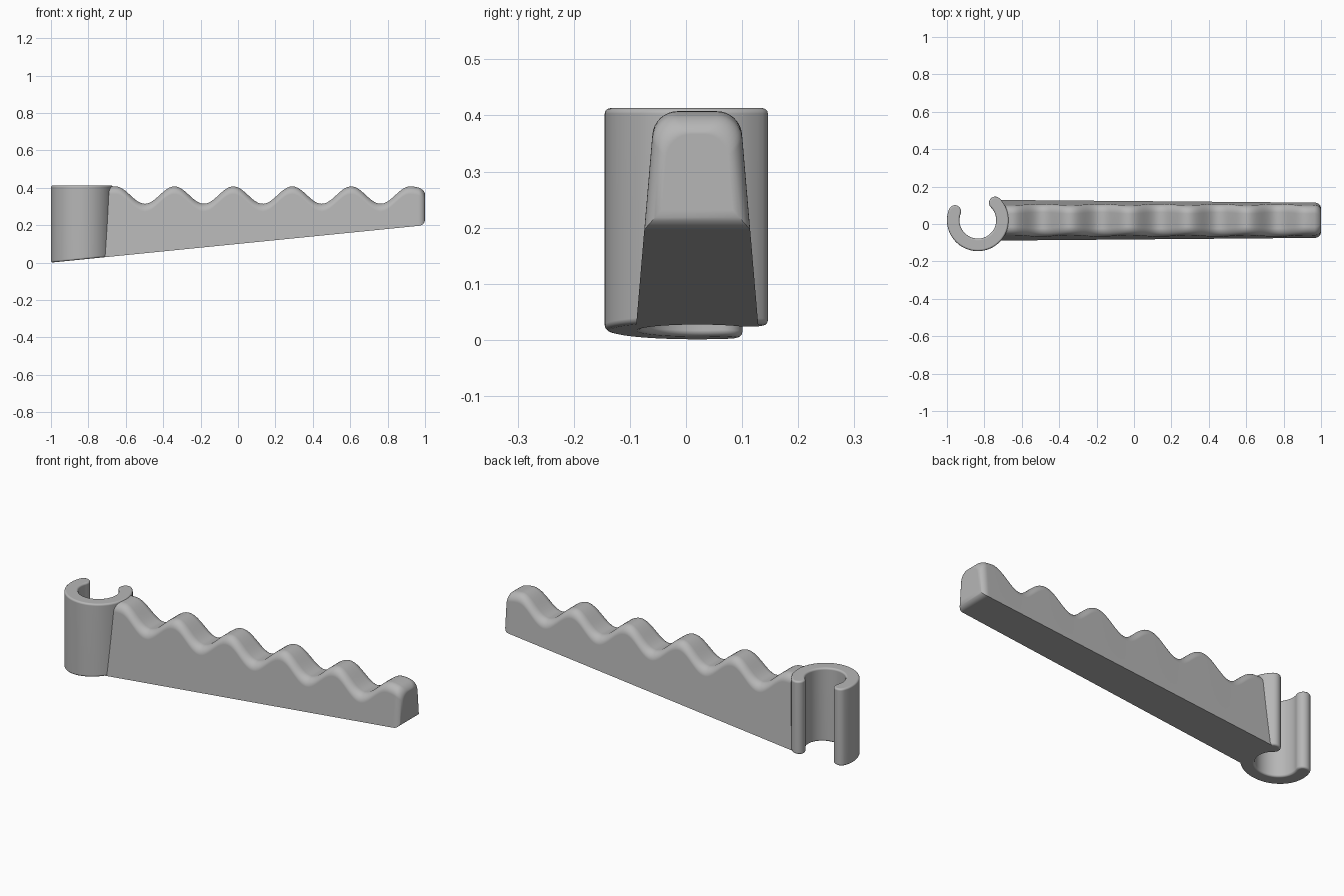
import bpy, bmesh
from math import sin, cos, pi, radians, sqrt, atan

cube = bpy.data.objects.get("Cube")
if cube:
    bpy.data.objects.remove(cube, do_unlink=True)

CY = 0.02           # shared centre line in y
SLOPE = 0.1         # underside rises towards the tip

mat = bpy.data.materials.new("plain grey")
mat.use_nodes = True
grey = (0.47, 0.47, 0.47, 1)
mat.diffuse_color = grey
mat.node_tree.nodes["Principled BSDF"].inputs["Base Color"].default_value = grey


def underside(x):
    return SLOPE * (x + 1)


def finish(name, rings, bevel=0):
    """Skin a list of equal closed loops, cap both ends and shade."""
    bm = bmesh.new()
    loops = [[bm.verts.new(p) for p in ring] for ring in rings]
    n = len(loops[0])
    for a, b in zip(loops, loops[1:]):
        for i in range(n):
            j = (i + 1) % n
            bm.faces.new((a[i], a[j], b[j], b[i]))
    bm.faces.new(loops[0])
    bm.faces.new(loops[-1])
    bmesh.ops.recalc_face_normals(bm, faces=bm.faces)
    mesh = bpy.data.meshes.new(name)
    bm.to_mesh(mesh)
    bm.free()
    mesh.materials.append(mat)
    obj = bpy.data.objects.new(name, mesh)
    bpy.context.collection.objects.link(obj)
    bpy.ops.object.select_all(action='DESELECT')
    obj.select_set(True)
    bpy.context.view_layer.objects.active = obj
    bpy.ops.object.shade_smooth_by_angle(angle=radians(40 if not bevel else 100))
    if bevel:
        mod = obj.modifiers.new("soft rims", 'BEVEL')
        mod.width, mod.segments = bevel, 3
        mod.limit_method, mod.angle_limit = 'ANGLE', radians(50)
        mod.use_clamp_overlap = False
    mod = obj.modifiers.new("clean shading", 'WEIGHTED_NORMAL')
    mod.keep_sharp = True
    return obj


# Open clip: C-shaped outline with rounded tips, cut off at a slant below
CX, R_OUT, R_IN = -0.835, 0.165, 0.098
R_MID, R_TIP = (R_OUT + R_IN) / 2, (R_OUT - R_IN) / 2
START, END = radians(159), radians(405)
STEPS, TIP = 56, 10


def polar(r, a, x=CX, y=CY):
    return (x + r * cos(a), y + r * sin(a))


def tip(angle, first):
    centre = polar(R_MID, angle)
    return [polar(R_TIP, first + pi * k / TIP, *centre) for k in range(1, TIP)]


arc = [START + (END - START) * k / STEPS for k in range(STEPS + 1)]
outline = [polar(R_OUT, a) for a in arc] + tip(END, END)
outline += [polar(R_IN, a) for a in reversed(arc)] + tip(START, START + pi)
finish("clip", [[(x, y, underside(x)) for x, y in outline],
                [(x, y, 0.413) for x, y in outline]], bevel=0.01)

# Wavy arm: tapered section with rounded top edges, lofted along x
PEAK, PERIOD, FILLET, TIP_R = 0.92, 0.315, 0.045, 0.035
TAPER = 0.085
LEAN = atan(TAPER)


def crest(x):
    x = max(x, PEAK - 5 * PERIOD)
    if x > PEAK:
        x = PEAK + (x - PEAK) * 0.6
    return 0.361 + 0.0465 * cos(2 * pi * (x - PEAK) / PERIOD)


def section(x):
    into = max(0, x - (1 - TIP_R))
    inset = TIP_R - sqrt(max(0, TIP_R ** 2 - into ** 2))
    low = underside(min(x, 1 - TIP_R)) + inset
    top = crest(x) - inset * 0.6

    def half(z):
        return 0.111 - TAPER * z - inset * 0.8

    cz = top - FILLET
    cy = half(cz) - FILLET / cos(LEAN)
    side = [(half(low), low)]
    for k in range(9):
        a = LEAN + (pi / 2 - LEAN) * k / 8
        side.append((cy + FILLET * cos(a), cz + FILLET * sin(a)))
    return ([(x, CY + y, z) for y, z in side] +
            [(x, CY - y, z) for y, z in reversed(side)])


BASE = -0.722
LAST = 1 - TIP_R
stations = [BASE + (LAST - BASE) * k / 120 for k in range(121)]
stations += [LAST + TIP_R * sin(pi / 2 * k / 8) for k in range(1, 9)]
finish("wavy_arm", [section(x) for x in stations])
